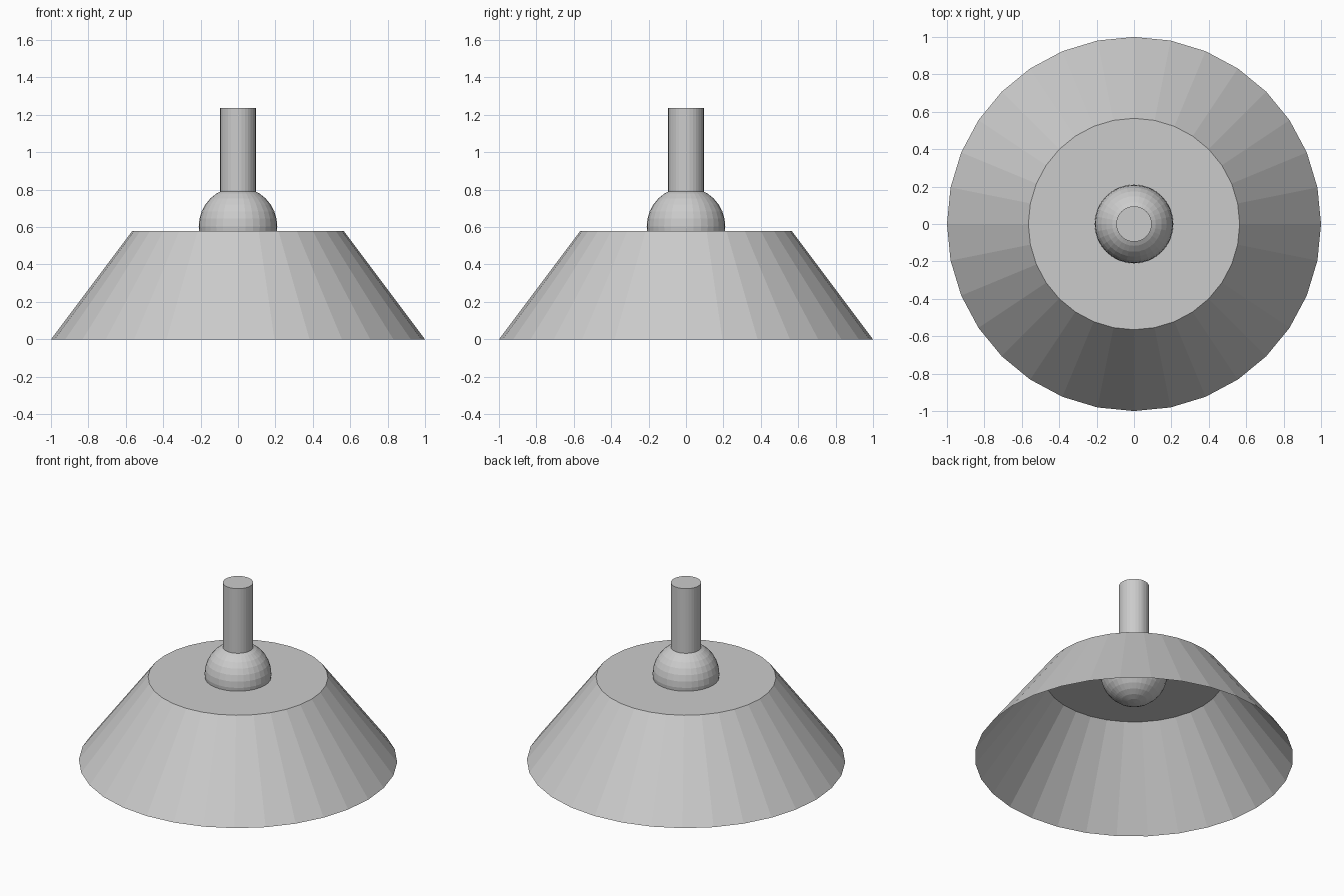
import bpy

if "Cube" in bpy.data.objects:
    bpy.data.objects.remove(bpy.data.objects["Cube"])

SIDES = 32


def cylinder(name, radius, z0, z1):
    bpy.ops.mesh.primitive_cylinder_add(vertices=SIDES, radius=radius, depth=z1 - z0,
                                        location=(0, 0, (z0 + z1) / 2))
    bpy.context.object.name = name


# Flared lamp shade: thin shell, closed on top, open underneath
bpy.ops.mesh.primitive_cone_add(vertices=SIDES, radius1=1.0, radius2=0.565, depth=0.58,
                                end_fill_type='NGON', location=(0, 0, 0.29))
shade = bpy.context.object
shade.name = "lamp_shade"

import bmesh
bm = bmesh.new()
bm.from_mesh(shade.data)
bottom = [f for f in bm.faces if f.normal.z < -0.9]
bmesh.ops.delete(bm, geom=bottom, context='FACES_ONLY')
bm.to_mesh(shade.data)
bm.free()

# Ball set through the top of the shade
bpy.ops.mesh.primitive_uv_sphere_add(segments=SIDES, ring_count=16, radius=0.21,
                                     location=(0, 0, 0.604))
bpy.context.object.name = "bulb"

# Hanging stem rising from the ball
cylinder("stem", 0.095, 0.604, 1.238)
